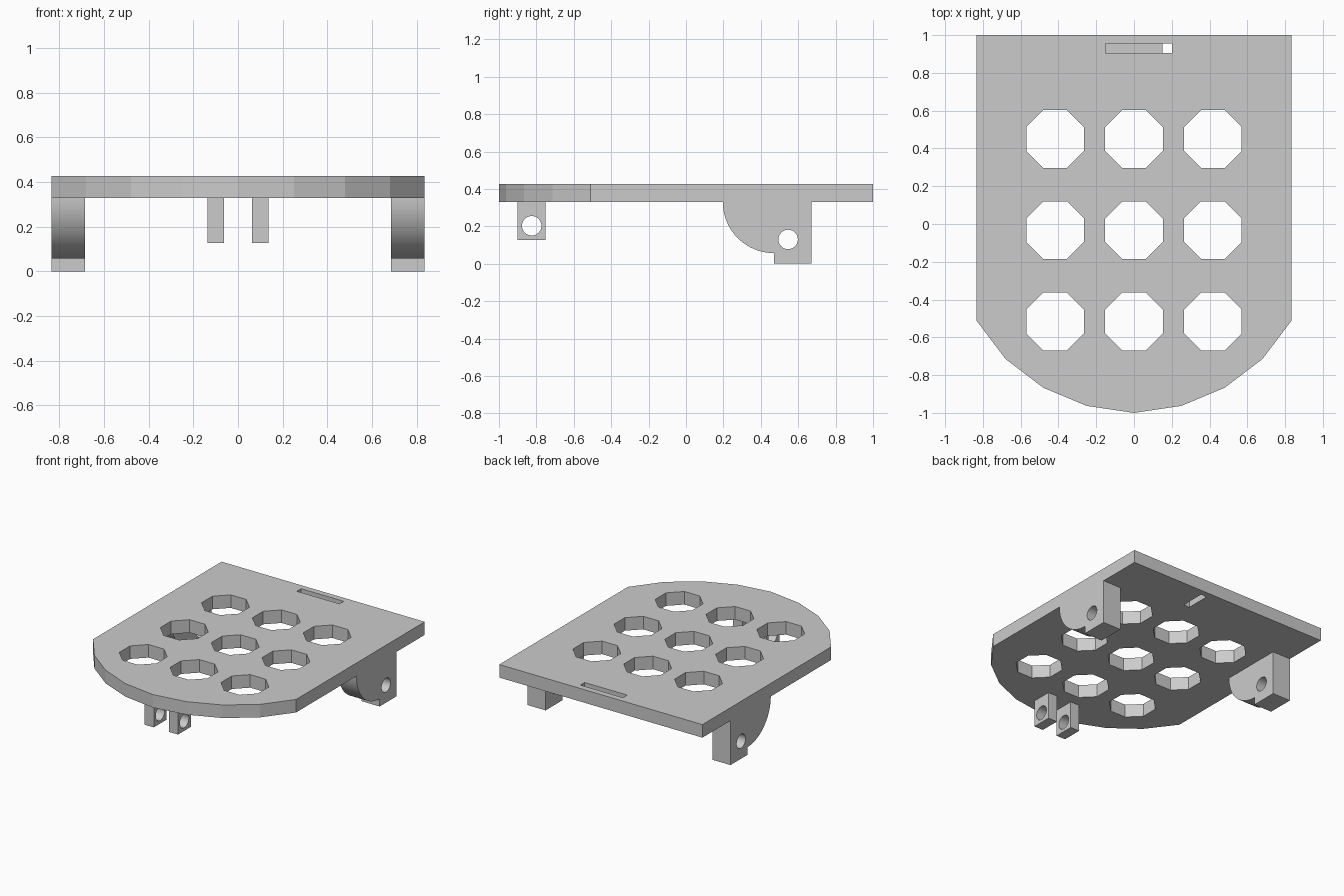
import bpy, bmesh
from math import cos, sin, pi
from mathutils import Vector

cube = bpy.data.objects.get("Cube")
if cube:
    bpy.data.objects.remove(cube)

grey = bpy.data.materials.new("plain_grey")
grey.use_nodes = True
colour = (0.6, 0.6, 0.6, 1)
grey.diffuse_color = colour
grey.node_tree.nodes["Principled BSDF"].inputs["Base Color"].default_value = colour

X, Z = Vector((1, 0, 0)), Vector((0, 0, 1))


def prism(name, outline, axis, start, end):
    """Extrude a closed outline along x (points are y, z) or z (points are x, y)."""
    bm = bmesh.new()
    place = (lambda a, b: (start, a, b)) if axis == X else (lambda a, b: (a, b, start))
    face = bm.faces.new([bm.verts.new(place(a, b)) for a, b in outline])
    moved = bmesh.ops.extrude_face_region(bm, geom=[face])["geom"]
    bmesh.ops.translate(bm, vec=axis * (end - start),
                        verts=[v for v in moved if isinstance(v, bmesh.types.BMVert)])
    bmesh.ops.recalc_face_normals(bm, faces=bm.faces)
    mesh = bpy.data.meshes.new(name)
    bm.to_mesh(mesh)
    bm.free()
    mesh.materials.append(grey)
    ob = bpy.data.objects.new(name, mesh)
    bpy.context.collection.objects.link(ob)
    return ob


def ring(a, b, radius, sides, turn=0.0):
    return [(a + radius * cos(turn + 2 * pi * i / sides),
             b + radius * sin(turn + 2 * pi * i / sides)) for i in range(sides)]


def rect(a0, a1, b0, b1):
    return [(a0, b0), (a1, b0), (a1, b1), (a0, b1)]


def carve(ob, cutters):
    for c in cutters:
        c.hide_render = True
        mod = ob.modifiers.new("cut", "BOOLEAN")
        mod.operation, mod.solver, mod.object = "DIFFERENCE", "EXACT", c
    bpy.context.view_layer.update()
    graph = bpy.context.evaluated_depsgraph_get()
    mesh = bpy.data.meshes.new_from_object(ob.evaluated_get(graph))
    ob.modifiers.clear()
    ob.data = mesh
    for c in cutters:
        bpy.data.objects.remove(c)


def shade(ob, angle):
    bpy.ops.object.select_all(action="DESELECT")
    ob.select_set(True)
    bpy.context.view_layer.objects.active = ob
    bpy.ops.object.shade_smooth_by_angle(angle=angle)


# Plate with a faceted rounded front
LOW, TOP, HALF = 0.33, 0.427, 0.835
side = [(HALF, -0.51), (0.68, -0.715), (0.48, -0.867), (0.25, -0.963)]
outline = [(-HALF, 1), (HALF, 1)] + side + [(0, -1)] + [(-x, y) for x, y in reversed(side)]
plate = prism("plate", outline, Z, LOW, TOP)

# Octagonal holes, and two crossing half-depth slots near the back edge
MID = (LOW + TOP) / 2
cutters = [prism("hole_cutter", ring(x, y, 0.165, 8, pi / 8), Z, 0.2, 0.6)
           for x in (-0.418, 0, 0.418) for y in (0.45, -0.033, -0.516)]
cutters.append(prism("top_slot_cutter", rect(-0.15, 0.2, 0.905, 0.955), Z, MID, 0.6))
cutters.append(prism("lower_slot_cutter", rect(0.15, 0.2, 0.77, 0.955), Z, 0.2, MID + 0.001))
carve(plate, cutters)

# Side brackets with a quarter-round front and a pin hole
arc = [(0.47 - 0.273 * sin(t), LOW - 0.273 * cos(t))
       for t in (pi / 2 * i / 20 for i in range(21))]
bracket_shape = [(0.67, LOW), (0.67, 0), (0.47, 0)] + arc
for name, x in (("right_bracket", -HALF), ("left_bracket", HALF - 0.15)):
    bracket = prism(name, bracket_shape, X, x, x + 0.15)
    carve(bracket, [prism("pin_cutter", ring(0.546, 0.13, 0.052, 32), X, -1, 1)])
    shade(bracket, 0.5)

# Pair of front lugs with pin holes
for name, x in (("right_lug", -0.137), ("left_lug", 0.062)):
    lug = prism(name, rect(-0.9, -0.75, 0.128, LOW), X, x, x + 0.075)
    carve(lug, [prism("pin_cutter", ring(-0.825, 0.203, 0.052, 32), X, -1, 1)])
    shade(lug, 0.5)
